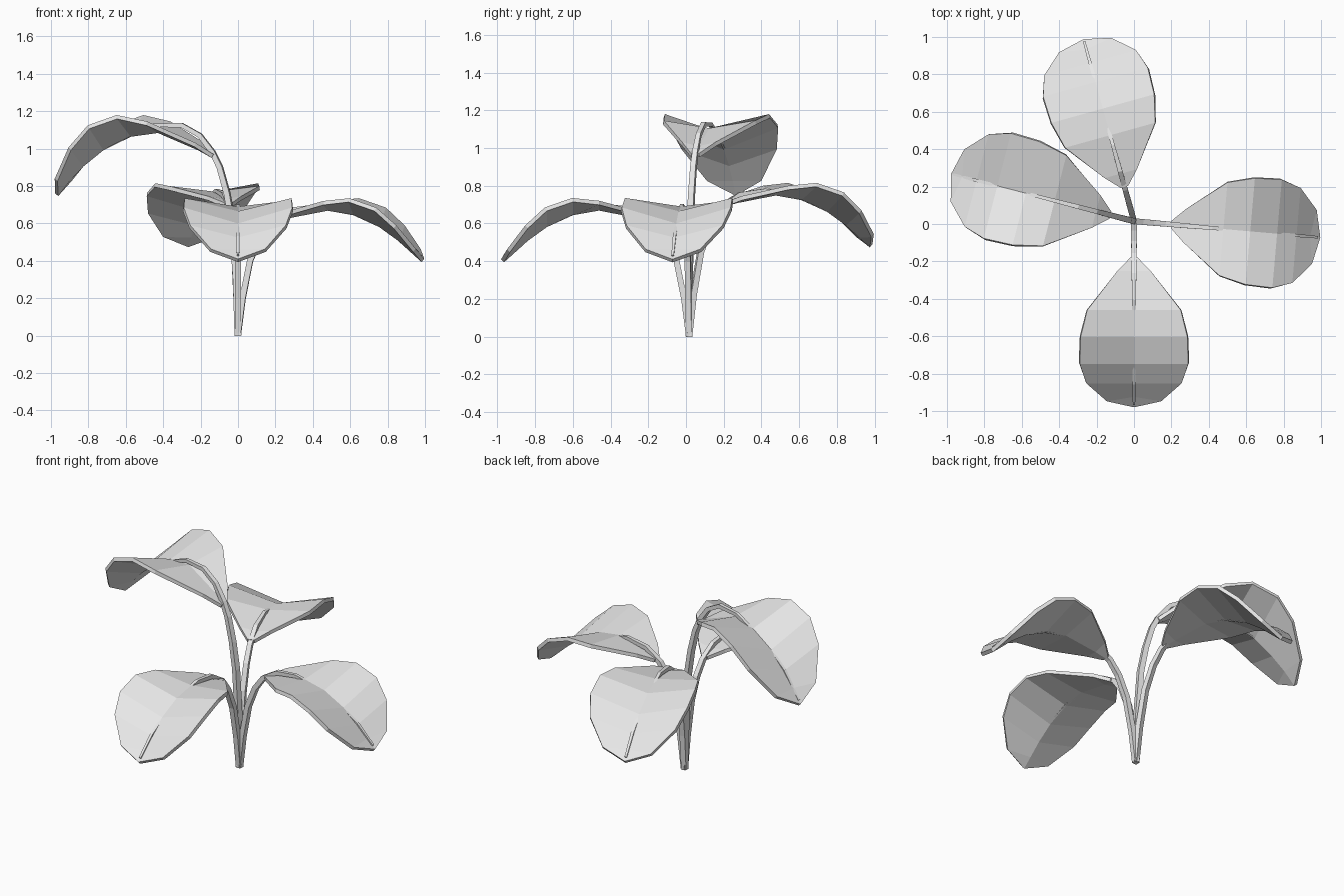
import bpy, bmesh, math
from mathutils import Matrix, Vector

if "Cube" in bpy.data.objects:
    bpy.data.objects.remove(bpy.data.objects["Cube"], do_unlink=True)

grey = bpy.data.materials.new("pale grey")
grey.use_nodes = True
grey.diffuse_color = (0.8, 0.8, 0.8, 1)
grey.node_tree.nodes["Principled BSDF"].inputs["Base Color"].default_value = (0.8, 0.8, 0.8, 1)

# Shared blade shape: distance along the blade, half width, fold height at the rim
RIM = [(0, .02, 0), (.09, .09, .015), (.35, .25, .03), (.53, .285, .07),
       (.71, .29, .085), (.84, .255, .065), (.96, .145, .025)]
SPINE = [0, .09, .35, .53, .71, .84, .93]


def place(obj, angle):
    obj.matrix_world = Matrix.Translation((0, .015, 0)) @ Matrix.Rotation(math.radians(angle), 4, "Z")


def blade(name, angle, start, length, heights, fold):
    """Folded leaf pointing along local x; heights follow the spine to the tip."""
    bm = bmesh.new()
    rows = []
    for (s, w, lift), c, z in zip(RIM, SPINE, heights):
        # the last rim point lies past its spine point, so it follows the droop
        drop = (s - c) / (1 - c) * (heights[-1] - z)
        rows.append([bm.verts.new((start + length * s, w, z + drop + lift * fold)),
                     bm.verts.new((start + length * c, 0, z)),
                     bm.verts.new((start + length * s, -w, z + drop + lift * fold))])
    for a, b in zip(rows, rows[1:]):
        bm.faces.new((a[0], a[1], b[1], b[0]))
        bm.faces.new((a[1], a[2], b[2], b[1]))
    tip = bm.verts.new((start + length, 0, heights[-1]))
    bm.faces.new((rows[-1][0], rows[-1][1], tip))
    bm.faces.new((rows[-1][1], rows[-1][2], tip))
    bmesh.ops.recalc_face_normals(bm, faces=bm.faces)
    if sum(f.normal.z for f in bm.faces) < 0:
        bmesh.ops.reverse_faces(bm, faces=bm.faces)
    mesh = bpy.data.meshes.new(name)
    bm.to_mesh(mesh)
    bm.free()
    mesh.materials.append(grey)
    obj = bpy.data.objects.new(name, mesh)
    bpy.context.collection.objects.link(obj)
    place(obj, angle)
    thick = obj.modifiers.new("thickness", "SOLIDIFY")
    thick.thickness = .022
    thick.offset = -1


def stem(name, angle, path, start, length, heights):
    """Square stalk that arches up, then runs along the spine to the tip."""
    pts = [Vector((x, 0, z, r)) for x, z, r in path]
    for i, off in ((3, -.014), (4, -.012), (5, .002)):
        pts.append(Vector((start + length * SPINE[i], 0, heights[i] + off, .012)))
    pts.append(Vector((start + length * .98, 0, heights[-1] + .018, .009)))
    curve = bpy.data.curves.new(name, "CURVE")
    curve.dimensions = "3D"
    curve.bevel_depth = 1
    curve.bevel_resolution = 0
    curve.use_fill_caps = True
    line = curve.splines.new("POLY")
    line.points.add(len(pts) - 1)
    for p, v in zip(line.points, pts):
        p.co = (v.x, v.y, v.z, 1)
        p.radius = v.w
        p.tilt = math.radians(45)
    line.use_smooth = False
    curve.materials.append(grey)
    obj = bpy.data.objects.new(name, curve)
    bpy.context.collection.objects.link(obj)
    place(obj, angle)
    bpy.ops.object.select_all(action="DESELECT")
    obj.select_set(True)
    bpy.context.view_layer.objects.active = obj
    bpy.ops.object.convert(target="MESH")


# Low leaves: spine heights and the stalk path (distance out, height, radius)
LOW = [.63, .65, .69, .665, .6, .525, .46, .41]
LOW_STALK = [(0, 0, .021), (.025, .2, .022), (.065, .4, .022), (.12, .53, .021),
             (.18, .61, .02), (.28, .672, .018), (.42, .692, .014)]
HIGH = [.97, 1.01, 1.105, 1.085, 1.01, .92, .84, .76]
HIGH_STALK = [(0, 0, .022), (.008, .3, .023), (.03, .6, .023), (.06, .76, .022), (.1, .9, .021),
              (.14, .98, .02), (.21, 1.07, .018), (.31, 1.125, .017), (.46, 1.125, .014)]
MID = [z + .08 for z in LOW]
MID_STALK = [(x, z * 1.12, r) for x, z, r in LOW_STALK]

PARTS = [("front", -90, .195, .80, LOW, LOW_STALK, 1),
         ("left", -5, .2, .80, LOW, LOW_STALK, 1),
         ("back", 105.5, .19, .82, MID, MID_STALK, 1),
         ("right", 165.5, .13, .88, HIGH, HIGH_STALK, 1.35)]
for side, angle, start, length, heights, path, fold in PARTS:
    blade(side + "_leaf", angle, start, length, heights, fold)
    stem(side + "_stem", angle, path, start, length, heights)
